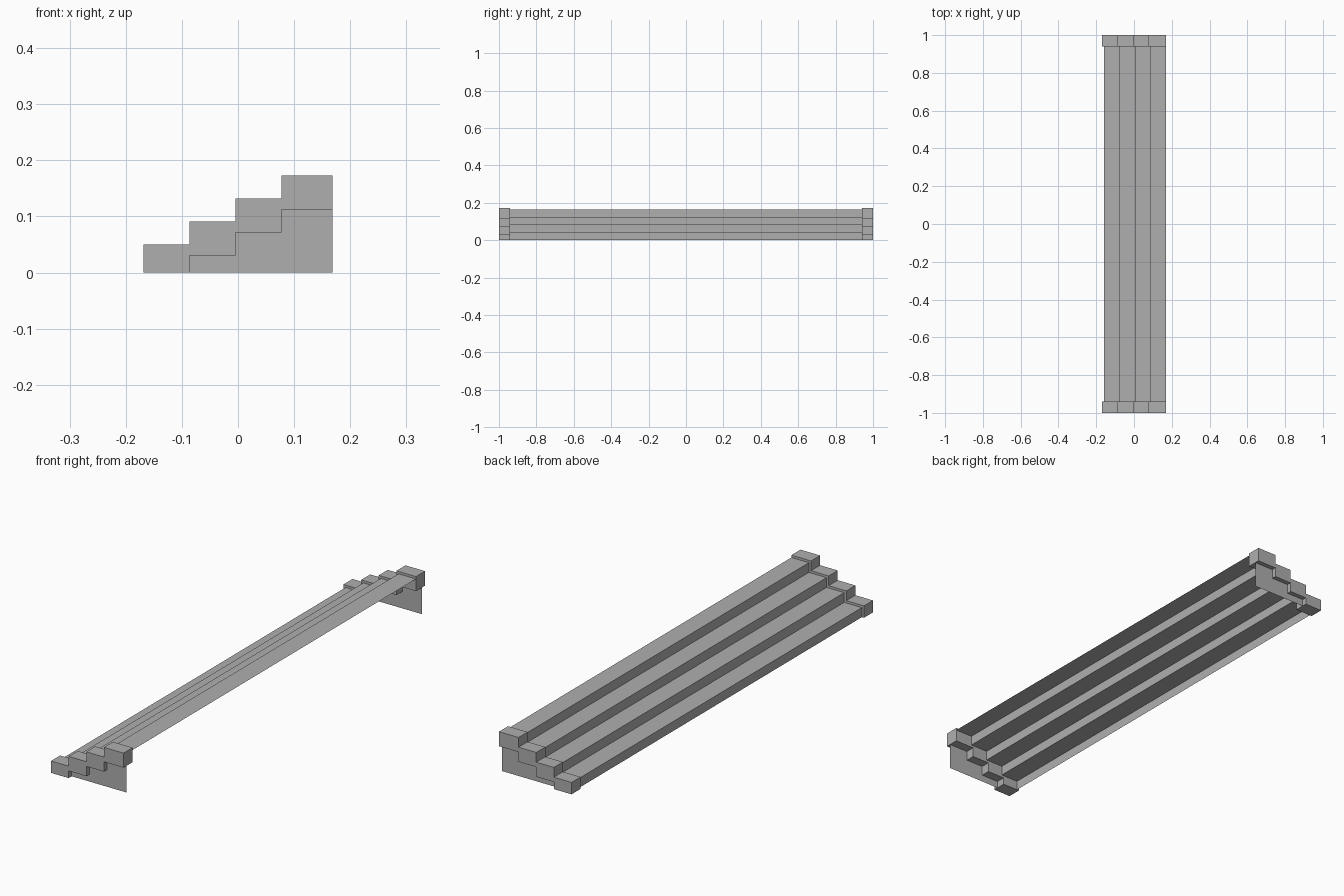
import bpy
import bmesh

if "Cube" in bpy.data.objects:
    bpy.data.objects.remove(bpy.data.objects["Cube"])

STEPS = 4
RUN, RISE = 0.082, 0.041
FOOT, BACK = -0.1685, 0.1685
INSET = 0.01

grey = bpy.data.materials.new("dark_grey")
grey.diffuse_color = (0.43, 0.43, 0.43, 1)
grey.use_nodes = True
grey.node_tree.nodes["Principled BSDF"].inputs["Base Color"].default_value = grey.diffuse_color


def stair_line(x0, z0, z_first):
    """Stepped (x, z) line climbing from the front foot to the back edge."""
    pts = [(x0, z0)]
    for i in range(STEPS):
        z = z_first + i * RISE
        x_end = BACK if i == STEPS - 1 else x0 + (i + 1) * RUN
        pts += [(x0 + i * RUN, z), (x_end, z)]
    return pts


def new_object(name, bm):
    mesh = bpy.data.meshes.new(name)
    bm.to_mesh(mesh)
    bm.free()
    mesh.materials.append(grey)
    obj = bpy.data.objects.new(name, mesh)
    bpy.context.collection.objects.link(obj)
    return obj


def profile_face(bm, pts, y):
    return bm.faces.new([bm.verts.new((x, y, z)) for x, z in pts])


# Open stepped sheet: risers and treads between the two ends
sheet = stair_line(FOOT + INSET, 0.0, 0.05 - INSET)[1:]
sheet = [(FOOT + INSET, 0.0)] + sheet
bm = bmesh.new()
rows = [[bm.verts.new((x, y, z)) for x, z in sheet] for y in (-0.98, 0.98)]
for i in range(len(sheet) - 1):
    bm.faces.new((rows[0][i], rows[1][i], rows[1][i + 1], rows[0][i + 1]))
new_object("stair_treads", bm)

# Stepped end trim: upper line and underside line share riser positions
upper = stair_line(FOOT, 0.0, 0.05)
under = [(FOOT + RUN, 0.0)] + stair_line(FOOT, 0.0, -0.011)[3:]
trim = upper + under[::-1]

for side, name in ((-1, "front"), (1, "back")):
    bm = bmesh.new()
    face = profile_face(bm, trim, side * 0.94)
    out = bmesh.ops.extrude_face_region(bm, geom=[face])
    moved = [v for v in out["geom"] if isinstance(v, bmesh.types.BMVert)]
    bmesh.ops.translate(bm, verts=moved, vec=(0, side * 0.06, 0))
    bmesh.ops.recalc_face_normals(bm, faces=bm.faces)
    new_object(name + "_end_trim", bm)

    # Thin side panel closing the space below the steps
    bm = bmesh.new()
    face = profile_face(bm, sheet + [(BACK, 0.0)], side * 0.98)
    face.normal_update()
    if face.normal.y * side < 0:
        face.normal_flip()
    new_object(name + "_side_panel", bm)
